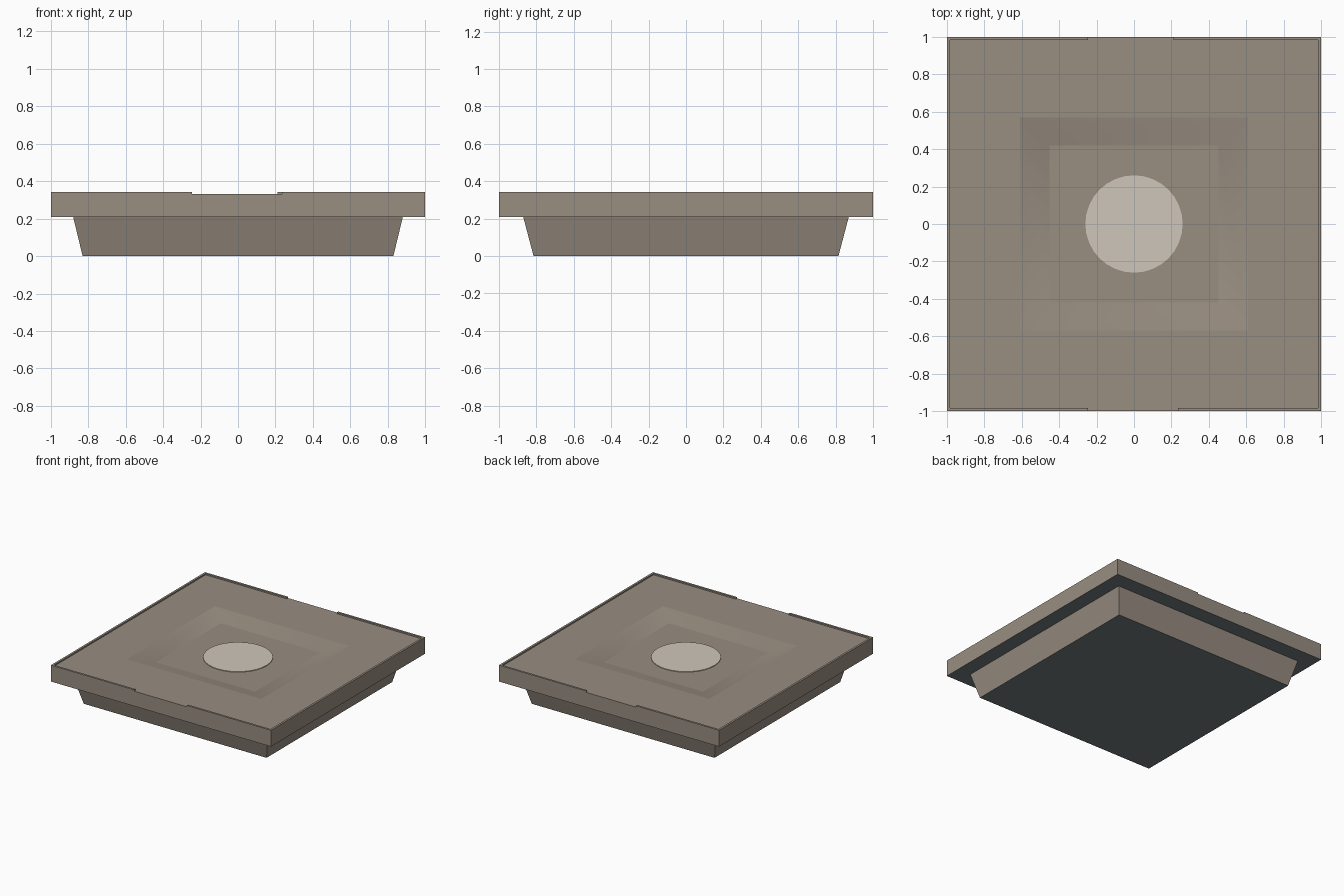
import bpy, bmesh

if "Cube" in bpy.data.objects:
    bpy.data.objects.remove(bpy.data.objects["Cube"])


def srgb(r, g, b):
    lin = [(c / 255 / 12.92) if c < 10 else ((c / 255 + 0.055) / 1.055) ** 2.4 for c in (r, g, b)]
    return (*lin, 1.0)


def material(name, rgb):
    m = bpy.data.materials.new(name)
    m.diffuse_color = srgb(*rgb)
    m.use_nodes = True
    m.node_tree.nodes["Principled BSDF"].inputs["Base Color"].default_value = m.diffuse_color
    return m


stone = material("warm_stone", (152, 141, 129))
under = material("slate_underside", (112, 122, 126))
pale = material("pale_disc", (206, 198, 186))


def finish(name, bm, mats):
    me = bpy.data.meshes.new(name)
    for m in mats:
        me.materials.append(m)
    bm.to_mesh(me)
    bm.free()
    ob = bpy.data.objects.new(name, me)
    bpy.context.collection.objects.link(ob)
    return ob


def loft(name, rings):
    """Rectangular rings (half x, half y, z) joined and capped; downward faces are slate."""
    bm = bmesh.new()
    vs = [[bm.verts.new((sx * hx, sy * hy, z)) for sx, sy in ((-1, -1), (1, -1), (1, 1), (-1, 1))]
          for hx, hy, z in rings]
    for a, b in zip(vs, vs[1:]):
        for i in range(4):
            j = (i + 1) % 4
            bm.faces.new((a[i], a[j], b[j], b[i]))
    bm.faces.new(vs[0][::-1])
    bm.faces.new(vs[-1])
    bm.normal_update()
    for f in bm.faces:
        f.material_index = 1 if f.normal.z < -0.9 else 0
        # sloping recess walls blend round their corners, sharp at top and floor
        if 0.5 < f.normal.z < 0.995:
            f.smooth = True
    for e in bm.edges:
        if sum(f.smooth for f in e.link_faces) == 1:
            e.smooth = False
    return finish(name, bm, (stone, under))


def box(name, x0, x1, y0, y1, z0, z1):
    bm = bmesh.new()
    bmesh.ops.create_cube(bm, size=1)
    for v in bm.verts:
        v.co = (x1 if v.co.x > 0 else x0, y1 if v.co.y > 0 else y0, z1 if v.co.z > 0 else z0)
    return finish(name, bm, (stone,))


# Tapered foot and overhanging slab with a shallow square recess
loft("tapered_base", [(0.83, 0.815, 0.0), (0.88, 0.87, 0.208)])
loft("top_slab", [(1, 1, 0.208), (1, 1, 0.331), (0.61, 0.57, 0.331), (0.45, 0.42, 0.291)])

# Thin raised rim, open in the middle of front and back
W, Z0, Z1 = 0.017, 0.331, 0.342
for side, s in (("left", -1), ("right", 1)):
    box(side + "_rim", *sorted((s, s * (1 - W))), -1, 1, Z0, Z1)
for side, s, gap in (("front", -1, 0.235), ("back", 1, 0.21)):
    ys = sorted((s, s * (1 - W)))
    box(side + "_rim_left", -1 + W, -0.245, *ys, Z0, Z1)
    box(side + "_rim_right", gap, 1 - W, *ys, Z0, Z1)

# Pale disc in the recess
bm = bmesh.new()
bmesh.ops.create_cone(bm, cap_ends=True, segments=32, radius1=0.26, radius2=0.26, depth=0.006)
bmesh.ops.translate(bm, verts=bm.verts, vec=(0, 0, 0.293))
finish("centre_disc", bm, (pale,))
